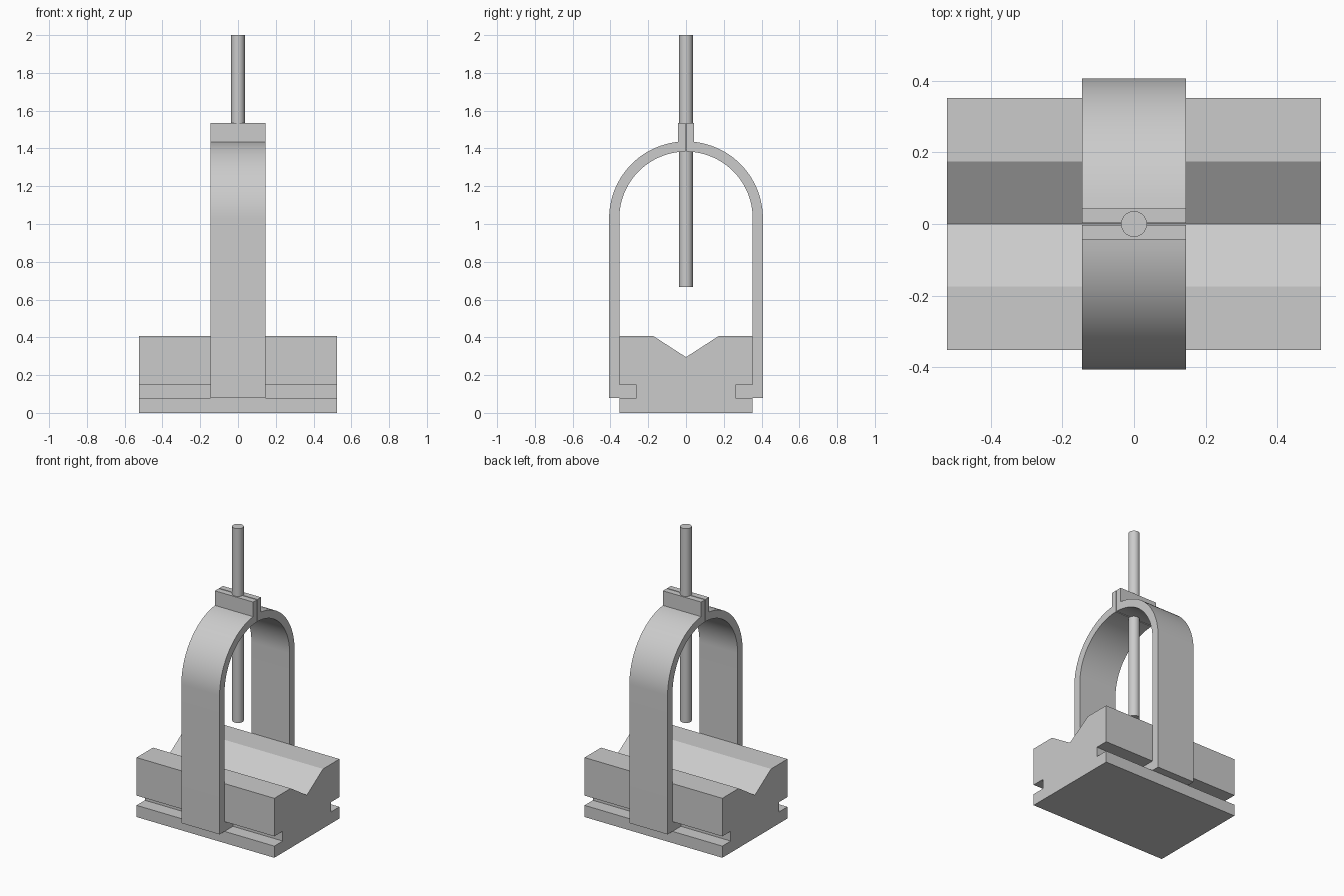
import bpy, bmesh
from math import sin, cos, asin, pi, radians

if "Cube" in bpy.data.objects:
    bpy.data.objects.remove(bpy.data.objects["Cube"])

# One plain grey metal
GREY = (0.6, 0.6, 0.6, 1)
metal = bpy.data.materials.new("grey metal")
metal.use_nodes = True
metal.diffuse_color = GREY
metal.node_tree.nodes["Principled BSDF"].inputs["Base Color"].default_value = GREY


def finish(obj):
    """Apply the material and smooth only the gently curved faces."""
    obj.data.materials.append(metal)
    bpy.ops.object.select_all(action="DESELECT")
    obj.select_set(True)
    bpy.context.view_layer.objects.active = obj
    bpy.ops.object.shade_smooth_by_angle(angle=radians(30))
    return obj


def extrude_profile(name, profile, half_width):
    """Extrude a (y, z) outline along x, centred on x = 0."""
    bm = bmesh.new()
    face = bm.faces.new([bm.verts.new((-half_width, y, z)) for y, z in profile])
    result = bmesh.ops.extrude_face_region(bm, geom=[face])
    moved = [v for v in result["geom"] if isinstance(v, bmesh.types.BMVert)]
    bmesh.ops.translate(bm, verts=moved, vec=(2 * half_width, 0, 0))
    bmesh.ops.recalc_face_normals(bm, faces=bm.faces)
    mesh = bpy.data.meshes.new(name)
    bm.to_mesh(mesh)
    bm.free()
    obj = bpy.data.objects.new(name, mesh)
    bpy.context.collection.objects.link(obj)
    return finish(obj)


def arc(radius, start, end, steps=24):
    """Arc points around the arch centre."""
    angles = [start + (end - start) * i / steps for i in range(steps + 1)]
    return [(radius * cos(a), SPRING + radius * sin(a)) for a in angles]


SIDE, SLOT, SLOT_LOW, SLOT_HIGH = 0.353, 0.262, 0.08, 0.147
SPRING, OUTER = 1.03, 0.407
COLLAR, GAP = 0.043, 0.003

# V block with a groove along each side
half = [(SIDE, 0), (SIDE, SLOT_LOW), (SLOT, SLOT_LOW), (SLOT, SLOT_HIGH),
        (SIDE, SLOT_HIGH), (SIDE, 0.408), (0.175, 0.408)]
block = half + [(0, 0.295)] + [(-y, z) for y, z in reversed(half)]
extrude_profile("v_block", block, 0.523)

# Clamp: hooked foot, leg, arch and split collar, mirrored front to back
clamp = [(SLOT, SLOT_LOW), (OUTER, SLOT_LOW)]
clamp += arc(OUTER, 0, pi / 2 - asin(COLLAR / OUTER))
clamp += [(COLLAR, 1.535), (GAP, 1.535)]
clamp += arc(SIDE, pi / 2 - asin(GAP / SIDE), 0)
clamp += [(SIDE, SLOT_HIGH), (SLOT, SLOT_HIGH)]
stirrup = extrude_profile("clamp_stirrup", clamp, 0.145)
mirror = stirrup.modifiers.new("Mirror", "MIRROR")
mirror.use_axis = (False, True, False)
mirror.use_mirror_merge = False

# Clamping rod through the collar
BOTTOM, TOP = 0.667, 2.0
bpy.ops.mesh.primitive_cylinder_add(vertices=40, radius=0.036, depth=TOP - BOTTOM,
                                    location=(0, 0, (TOP + BOTTOM) / 2))
rod = bpy.context.object
rod.name = "clamping_rod"
finish(rod)
